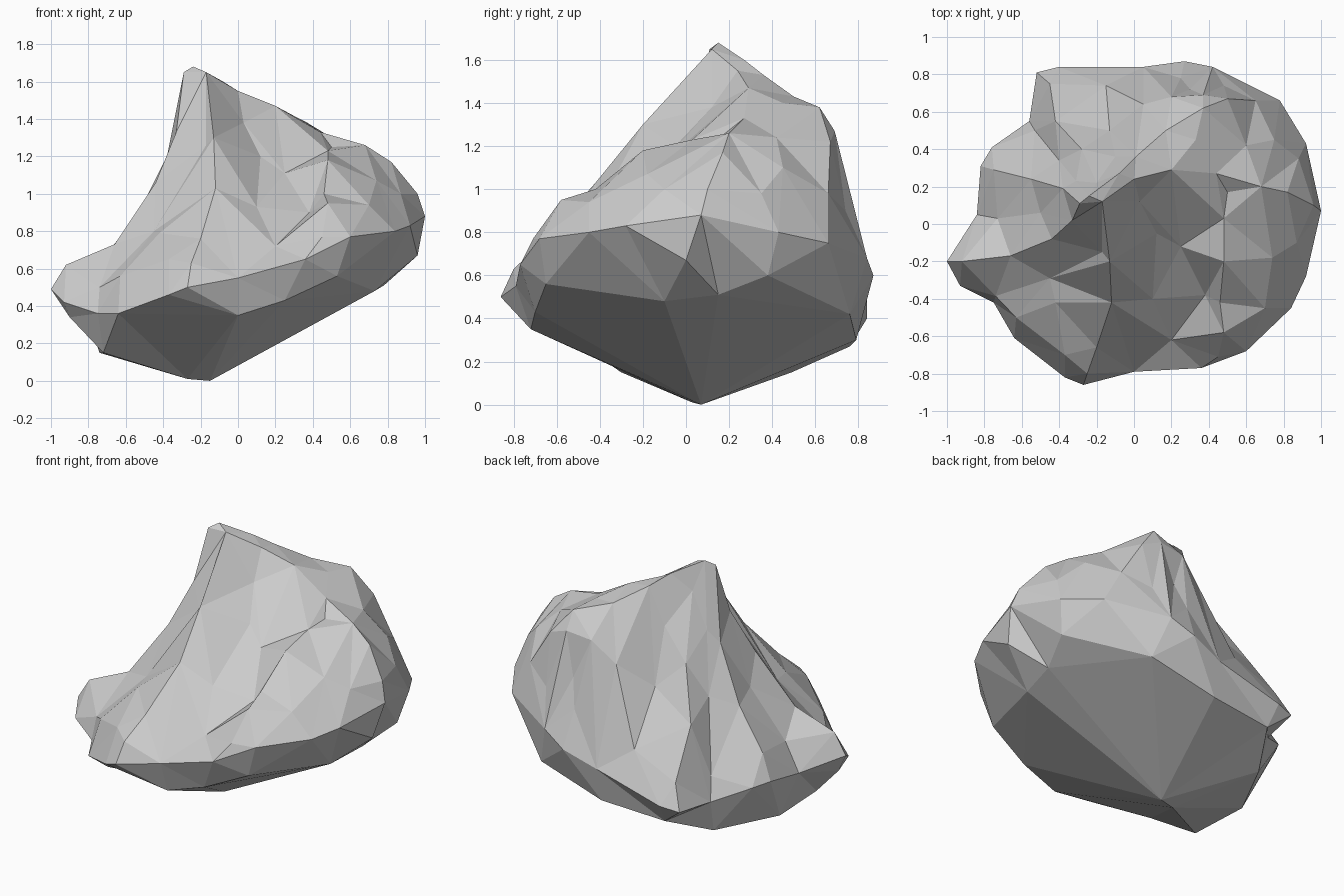
import bpy, bmesh
from mathutils import Vector
from mathutils.geometry import delaunay_2d_cdt

# Widest outline of the boulder, anticlockwise from the left lobe
rim = [(-1, -.2, .49), (-.93, -.33, .42), (-.75, -.42, .36), (-.64, -.61, .36),
       (-.37, -.82, .46), (-.27, -.86, .5), (0, -.79, .55), (.36, -.77, .65),
       (.6, -.68, .77), (.84, -.45, .8), (.92, -.28, .83), (1, .07, .88),
       (.92, .43, .8), (.78, .66, .75), (.42, .84, .68), (.27, .87, .6),
       (.05, .84, .52), (-.4, .84, .4), (-.52, .81, .38), (-.56, .55, .36),
       (-.76, .41, .45), (-.82, .31, .47), (-.84, .05, .43)]

# Ridges and grooves running over the top
crown = [(-.24, .15, 1.68), (-.17, .12, 1.65), (0, .24, 1.55), (.2, .29, 1.47),
         (.33, .45, 1.4), (.37, .62, 1.38)]
back_crown = [(-.24, .15, 1.68), (-.08, .27, 1.6), (.01, .36, 1.53), (.17, .5, 1.43),
              (.37, .62, 1.38)]
left_ridge = [(-.24, .15, 1.68), (-.29, .11, 1.65), (-.33, .02, 1.33),
              (-.44, -.08, 1.06), (-.66, -.17, .73), (-.92, -.2, .62)]
left_groove = [(-.17, -.15, 1.26), (-.45, -.29, .8), (-.74, -.385, .5)]
front_ridge = [(-.17, .12, 1.65), (-.13, -.2, 1.3), (-.12, -.42, 1.03), (-.2, -.66, .76)]
front_lobe = [(-.42, -.42, .79), (-.63, -.5, .56), (-.37, -.7, .65), (-.25, -.8, .63)]
front_groove = [(.03, .12, 1.38), (.25, -.12, 1.11), (.38, -.38, .9), (.2, -.62, .72)]
shoulder = [(.44, .27, 1.33), (.5, .17, 1.25), (.48, .03, 1.23), (.48, -.2, 1.18),
            (.46, -.42, 1.0), (.48, -.58, .95)]
right_ridge = [(.44, .27, 1.33), (.68, .2, 1.26), (.82, .17, 1.17), (.96, .1, 1.0)]
back_wall = [(.05, .64, 1.12), (.2, .68, 1.25), (.37, .69, 1.27), (.5, .67, 1.22)]
back_lobe = [(-.38, .19, 1.2), (-.55, .24, .86), (-.75, .29, .63)]
back_notch = [(-.31, .23, 1.28), (-.4, .34, .92), (-.53, .5, .5)]
back_ridge = [(-.2, .22, 1.5), (-.28, .4, 1.12), (-.42, .55, .82), (-.45, .75, .53)]
back_groove = [(-.1, .36, 1.3), (-.13, .5, .97), (-.15, .74, .66)]
top_lines = [crown, back_crown, left_ridge, left_groove, front_ridge, front_lobe,
             front_groove, shoulder, right_ridge, back_wall, back_lobe, back_notch,
             back_ridge, back_groove]

# Loose high spots on the broad faces
spots = [(.1, -.4, .93), (.12, -.05, 1.2), (-.5, .06, .9), (-.73, .03, .6),
         (.75, .45, 1.1), (.6, .42, 1.24), (.88, .35, .98), (.74, -.18, 1.07),
         (.7, -.45, .94), (.87, -.1, 1.0), (.3, .72, 1.0), (.65, .66, .98),
         (.45, -.71, .77), (.25, .78, .83), (.48, .74, .9)]

# Blunt keel under the boulder
keel = [(0, -.72, .35), (.25, -.7, .43), (.53, -.65, .56), (.88, -.38, .63), (.96, 0, .67),
        (.87, .38, .6), (.5, .76, .42), (.05, .79, .3), (-.38, .76, .27), (-.54, .49, .15),
        (-.74, .1, .15), (-.9, -.27, .34), (-.72, -.3, .15), (-.15, .07, 0), (-.27, .03, .01),
        (.73, -.1, .48), (.78, .15, .51)]


def skin(bm, lines, points):
    """Triangulate inside the rim, following the given lines."""
    pts, edges = list(rim), []
    for line in lines:
        ids = []
        for p in line:
            if p not in pts:
                pts.append(p)
            ids.append(pts.index(p))
        edges += list(zip(ids, ids[1:]))
    pts += points
    out = delaunay_2d_cdt([Vector(p[:2]) for p in pts], edges,
                          [list(range(len(rim)))], 1, 1e-5)
    verts = [bm.verts.new((v.x, v.y, pts[src[0]][2] if src else .8))
             for v, src in zip(out[0], out[3])]
    for f in out[2]:
        bm.faces.new([verts[i] for i in f])


# Join the top and the underside into one closed rock
bm = bmesh.new()
skin(bm, top_lines, spots)
skin(bm, [], keel)
bmesh.ops.remove_doubles(bm, verts=bm.verts, dist=.001)
bmesh.ops.recalc_face_normals(bm, faces=bm.faces)
mesh = bpy.data.meshes.new("boulder")
bm.to_mesh(mesh)
bm.free()
bpy.context.collection.objects.link(bpy.data.objects.new("boulder", mesh))
